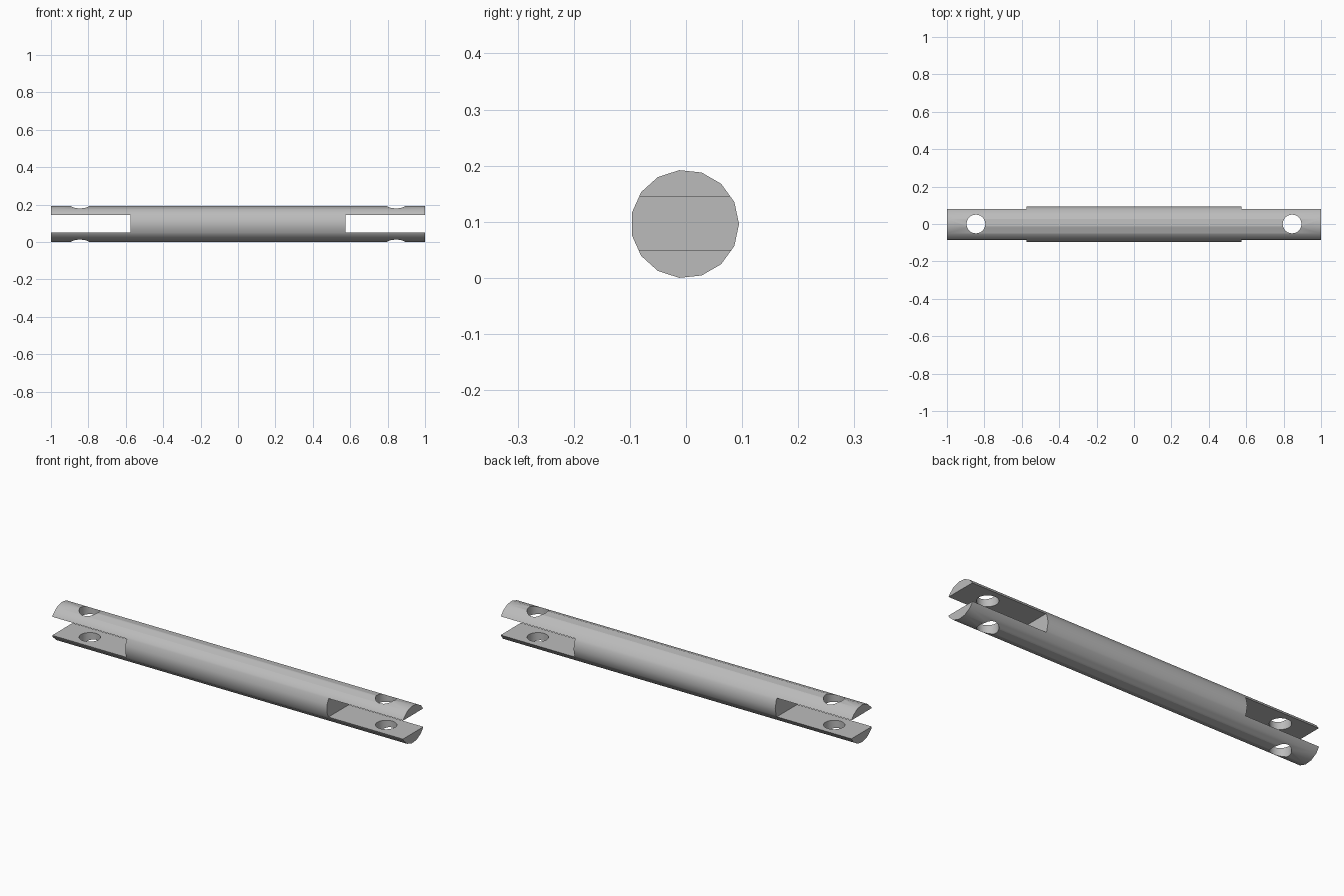
import bpy
import math

RADIUS = 0.0965
AXIS = (0, -0.002, 0.096)

cube = bpy.data.objects.get("Cube")
if cube:
    bpy.data.objects.remove(cube, do_unlink=True)

grey = bpy.data.materials.new("plain grey")
grey.use_nodes = True
colour = (0.5, 0.5, 0.5, 1)
grey.diffuse_color = colour
grey.node_tree.nodes["Principled BSDF"].inputs["Base Color"].default_value = colour


def cut(body, cutter):
    """Subtract the cutter from the body, then discard it."""
    cutter.hide_render = True
    mod = body.modifiers.new("cut", "BOOLEAN")
    mod.operation = "DIFFERENCE"
    mod.solver = "EXACT"
    mod.object = cutter
    bpy.context.view_layer.objects.active = body
    bpy.ops.object.modifier_apply(modifier=mod.name)
    bpy.data.objects.remove(cutter, do_unlink=True)


# Fifteen-sided rod lying along x, with one corner pointing to +y
bpy.ops.mesh.primitive_cylinder_add(vertices=15, radius=RADIUS, depth=2, location=AXIS)
rod = bpy.context.object
rod.name = "clevis_rod"
rod.rotation_euler = (0, math.pi / 2, 0)
bpy.ops.object.transform_apply(location=False, rotation=True, scale=False)
rod.data.materials.append(grey)

for side in (-1, 1):
    # Open slot at the end, leaving an upper and a lower prong
    bpy.ops.mesh.primitive_cube_add(size=1, location=(side * 0.825, 0, 0.0975))
    slot = bpy.context.object
    slot.name = "slot_cutter"
    slot.scale = (0.5, 0.4, 0.095)
    cut(rod, slot)

    # Pin hole through both prongs
    bpy.ops.mesh.primitive_cylinder_add(vertices=32, radius=0.05, depth=0.5,
                                        location=(side * 0.845, 0, 0.1))
    pin = bpy.context.object
    pin.name = "pin_cutter"
    cut(rod, pin)

bpy.ops.object.select_all(action="DESELECT")
rod.select_set(True)
bpy.context.view_layer.objects.active = rod
bpy.ops.object.shade_smooth_by_angle(angle=math.radians(35))
